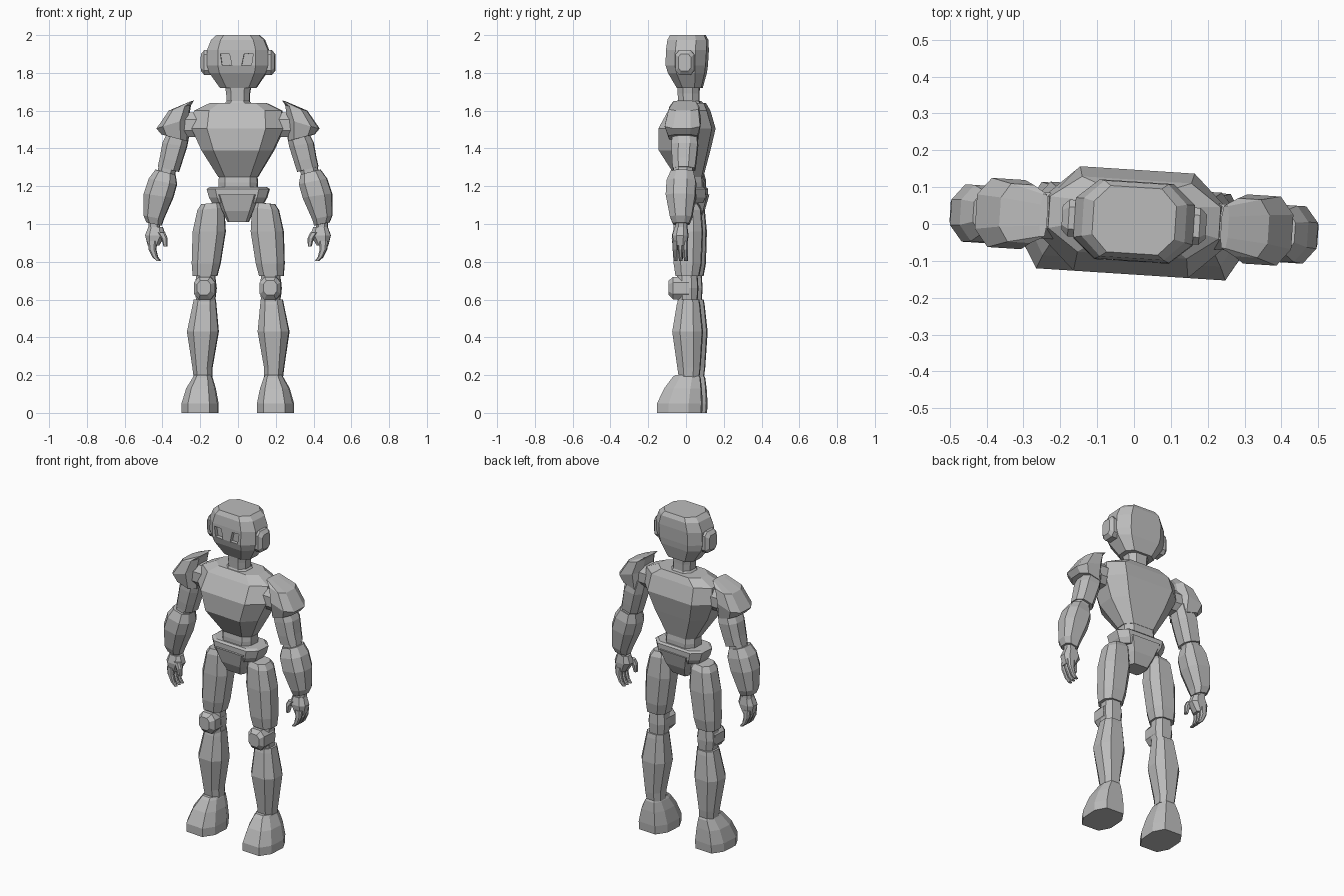
import bpy, bmesh, math
from mathutils import Matrix, Vector

TURN = Matrix.Rotation(math.radians(-3.7), 4, 'Z')   # whole figure stands slightly turned

grey = bpy.data.materials.new("light_grey")
grey.diffuse_color = (0.5, 0.5, 0.5, 1)


def finish(name, bm):
    bmesh.ops.recalc_face_normals(bm, faces=bm.faces[:])
    bm.transform(TURN)
    me = bpy.data.meshes.new(name)
    bm.to_mesh(me)
    bm.free()
    me.materials.append(grey)
    ob = bpy.data.objects.new(name, me)
    bpy.context.collection.objects.link(ob)
    return ob


def loft(name, rings, a=0.55, b=0.45, axis='z', side=1):
    """Skin eight-sided rings (w, u0, u1, v0, v1, tilt) stacked along an axis."""
    sec = [(1, -b), (1, b), (a, 1), (-a, 1), (-1, b), (-1, -b), (-a, -1), (a, -1)]
    bm = bmesh.new()
    loops = []
    for r in rings:
        w, u0, u1, v0, v1 = r[:5]
        tilt = r[5] if len(r) > 5 else 0
        loop = []
        for p, q in sec:
            du = p * (u1 - u0) / 2
            u, v, h = (u0 + u1) / 2 + du, (v0 + v1) / 2 + q * (v1 - v0) / 2, w + tilt * du
            co = {'z': (u, v, h), 'x': (h, u, v), 'y': (u, h, v)}[axis]
            loop.append(bm.verts.new((co[0] * side, co[1], co[2])))
        loops.append(loop)
    for l0, l1 in zip(loops, loops[1:]):
        for i in range(8):
            j = (i + 1) % 8
            bm.faces.new((l0[i], l0[j], l1[j], l1[i]))
    bm.faces.new(loops[0])
    bm.faces.new(loops[-1])
    return finish(name, bm)


def pair(name, rings, **kw):
    for tag, s in (("left", 1), ("right", -1)):
        loft(tag + "_" + name, rings, side=s, **kw)


# head with cut eye sockets
head = loft("head", [(1.72, -.095, .095, -.045, .085), (1.80, -.15, .15, -.09, .105),
                     (1.84, -.162, .162, -.102, .11), (1.92, -.162, .162, -.1, .115),
                     (1.975, -.14, .14, -.093, .113), (2.0, -.112, .112, -.08, .1)], a=.62, b=.5)
bm = bmesh.new()
for s in (1, -1):
    m = Matrix.Translation((s * .057, -.1, 1.871))
    quad = [(-.031, -.031), (.021, -.029), (.03, .032), (-.018, .029)]
    front = [bm.verts.new(m @ Vector((s * x, -.03, z))) for x, z in quad]
    back = [bm.verts.new(m @ Vector((s * x, .02, z))) for x, z in quad]
    bm.faces.new(front)
    bm.faces.new(back)
    for i in range(4):
        j = (i + 1) % 4
        bm.faces.new((front[i], front[j], back[j], back[i]))
cutter = finish("eye_cutter", bm)
cutter.hide_render = True
cutter.hide_set(True)
cut = head.modifiers.new("eye_sockets", 'BOOLEAN')
cut.operation = 'DIFFERENCE'
cut.solver = 'EXACT'
cut.object = cutter

pair("ear", [(.14, -.045, .055, 1.79, 1.92), (.178, -.045, .055, 1.79, 1.92),
             (.196, -.028, .038, 1.81, 1.90)], axis='x', a=.6, b=.65)

# neck, chest, waist
loft("neck", [(1.62, -.085, .085, -.055, .085), (1.65, -.06, .06, -.04, .07),
              (1.69, -.062, .062, -.042, .07), (1.74, -.07, .07, -.045, .072)])
loft("chest", [(1.25, -.105, .105, -.05, .088), (1.39, -.19, .19, -.137, .122),
               (1.505, -.243, .243, -.137, .147), (1.60, -.232, .232, -.085, .12),
               (1.64, -.15, .15, -.05, .1)], a=.64, b=.42)
loft("waist", [(1.17, -.1, .1, -.05, .09), (1.22, -.103, .103, -.05, .09),
               (1.26, -.1, .1, -.045, .085)], a=.65)

# pelvis
loft("belt", [(1.11, -.135, .135, -.06, .095), (1.14, -.152, .152, -.072, .11),
              (1.185, -.165, .165, -.072, .11), (1.195, -.15, .15, -.06, .1)], a=.7, b=.5)
loft("pelvis", [(1.01, -.055, .055, -.035, .065), (1.07, -.082, .082, -.065, .095),
                (1.155, -.115, .115, -.084, .118)], a=.8, b=.6)

# arms
pair("shoulder_joint", [(.2, -.055, .07, 1.46, 1.59), (.3, -.055, .07, 1.46, 1.59)], axis='x')
pair("shoulder_pad", [(1.457, .27, .405, -.07, .085, .26), (1.53, .265, .43, -.088, .1, -.3),
                      (1.615, .252, .365, -.07, .088, -.26), (1.65, .236, .256, -.05, .065, -.3)],
     a=.55, b=.5)
pair("upper_arm", [(1.50, .255, .365, -.05, .075), (1.42, .272, .40, -.053, .085, .15),
                   (1.34, .298, .414, -.05, .078, .2), (1.29, .315, .425, -.045, .072, .25)])
pair("elbow", [(1.32, .325, .415, -.04, .06, .25), (1.25, .34, .43, -.04, .06, .25)])
pair("forearm", [(1.275, .333, .437, -.055, .065, .25), (1.225, .325, .472, -.075, .078, .2),
                 (1.15, .345, .498, -.078, .078, .15), (1.035, .395, .50, -.055, .06, .2),
                 (1.0, .405, .485, -.04, .045, .2)])
pair("wrist", [(1.02, .415, .475, -.025, .035), (.965, .415, .475, -.025, .035)])
pair("palm", [(.985, .40, .475, -.03, .035), (.94, .385, .492, -.042, .04),
              (.885, .42, .478, -.035, .035)])
for n, y in (("front", -.028), ("middle", 0), ("rear", .027)):
    pair(n + "_finger", [(.91, .43, .478, y - .013, y + .013), (.865, .435, .472, y - .013, y + .013),
                         (.825, .425, .452, y - .011, y + .011),
                         (.803, .408, .428, y - .009, y + .009)])
pair("thumb", [(.955, .385, .425, -.045, -.01), (.925, .372, .405, -.05, -.015),
               (.88, .373, .392, -.046, -.022)])

# legs
pair("thigh", [(1.11, .088, .195, -.035, .07, -.1), (1.08, .075, .215, -.048, .088, -.1),
               (.96, .068, .24, -.055, .098), (.79, .095, .245, -.052, .092),
               (.725, .112, .24, -.042, .08)])
pair("knee", [(.74, .125, .22, -.035, .07), (.66, .115, .23, -.035, .075),
              (.58, .125, .22, -.03, .07)])
pair("knee_pad", [(.03, .118, .23, .6, .72), (-.055, .118, .23, .6, .72),
                  (-.08, .14, .212, .625, .7)], axis='y', b=.5)
pair("shin", [(.60, .12, .235, -.028, .08), (.575, .118, .24, -.035, .085),
              (.43, .105, .27, -.058, .1), (.24, .138, .242, -.032, .088),
              (.19, .138, .236, -.025, .082)])
pair("foot", [(0, .105, .295, -.137, .095), (.05, .105, .295, -.137, .098),
              (.13, .12, .272, -.1, .094), (.185, .137, .24, -.06, .088),
              (.2, .145, .232, -.045, .08)], a=.6)
